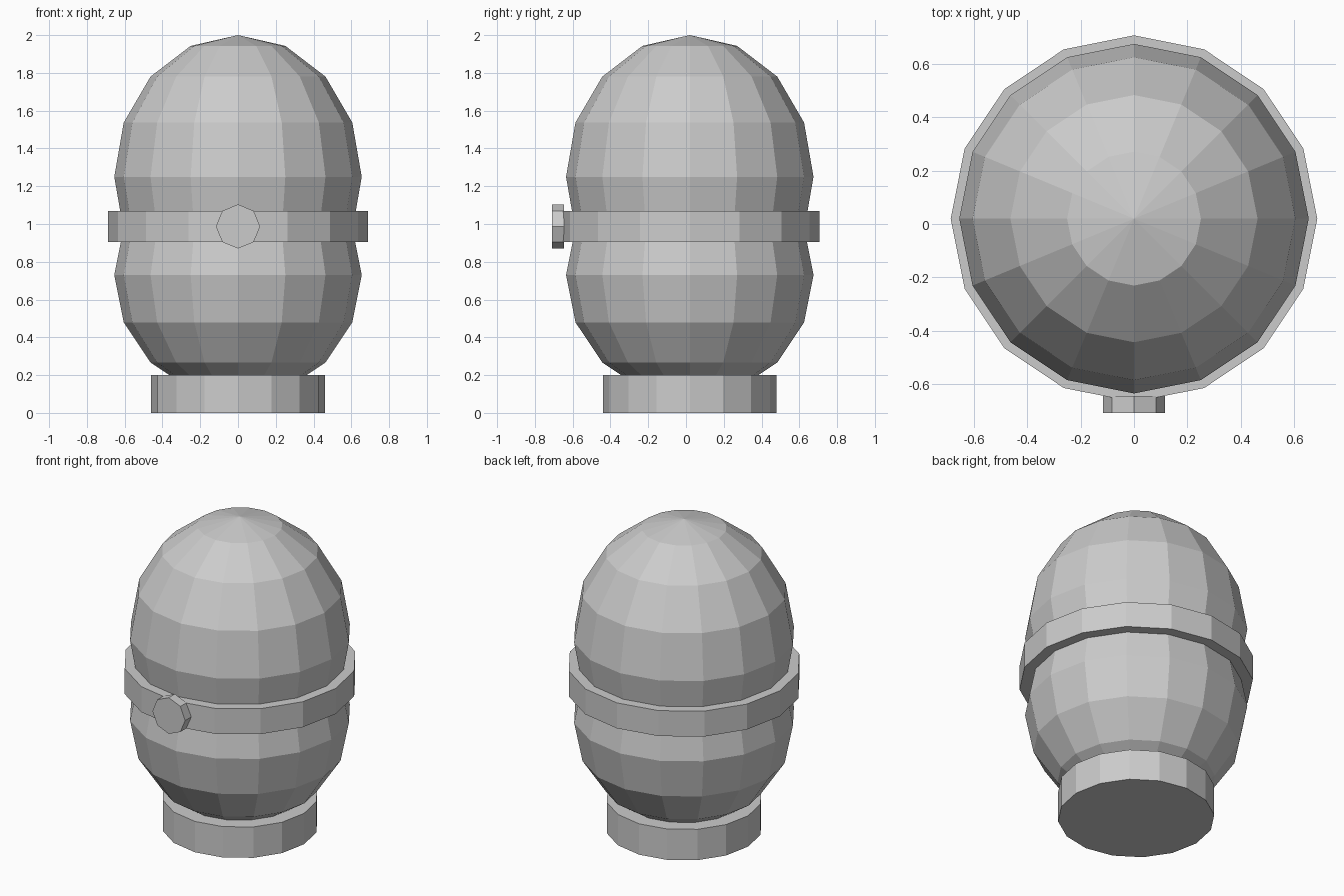
import bpy
from math import pi

cube = bpy.data.objects.get("Cube")
if cube:
    bpy.data.objects.remove(cube, do_unlink=True)

CENTRE_Y = 0.02
SIDES = 16

# Single plain grey for every part
grey = bpy.data.materials.new("plain_grey")
grey.use_nodes = True
colour = (0.6, 0.6, 0.6, 1.0)
grey.diffuse_color = colour
grey.node_tree.nodes["Principled BSDF"].inputs["Base Color"].default_value = colour


def finish(name):
    obj = bpy.context.object
    obj.name = name
    obj.data.materials.append(grey)
    bpy.ops.object.transform_apply(location=False, rotation=True, scale=True)
    bpy.ops.object.shade_flat()
    return obj


def shell(name, z, radius, height):
    """Low-poly ellipsoid centred on the body axis."""
    bpy.ops.mesh.primitive_uv_sphere_add(segments=SIDES, ring_count=8, radius=1,
                                         location=(0, CENTRE_Y, z))
    bpy.context.object.scale = (radius, radius, height)
    return finish(name)


def drum(name, bottom, top, radius):
    """Upright faceted cylinder on the body axis."""
    bpy.ops.mesh.primitive_cylinder_add(vertices=SIDES, radius=radius, depth=top - bottom,
                                        location=(0, CENTRE_Y, (bottom + top) / 2))
    return finish(name)


# Body: taller dome above, round bowl below
shell("upper_dome", 1.25, 0.655, 0.75)
shell("lower_bowl", 0.73, 0.655, 0.655)

# Foot and waist band
drum("base", 0.0, 0.2, 0.46)
drum("waist_band", 0.905, 1.07, 0.687)

# Octagonal button on the front of the band
bpy.ops.mesh.primitive_cylinder_add(vertices=8, radius=0.117, depth=0.063,
                                    location=(0, -0.677, 0.987), rotation=(pi / 2, 0, 0))
finish("front_button")
